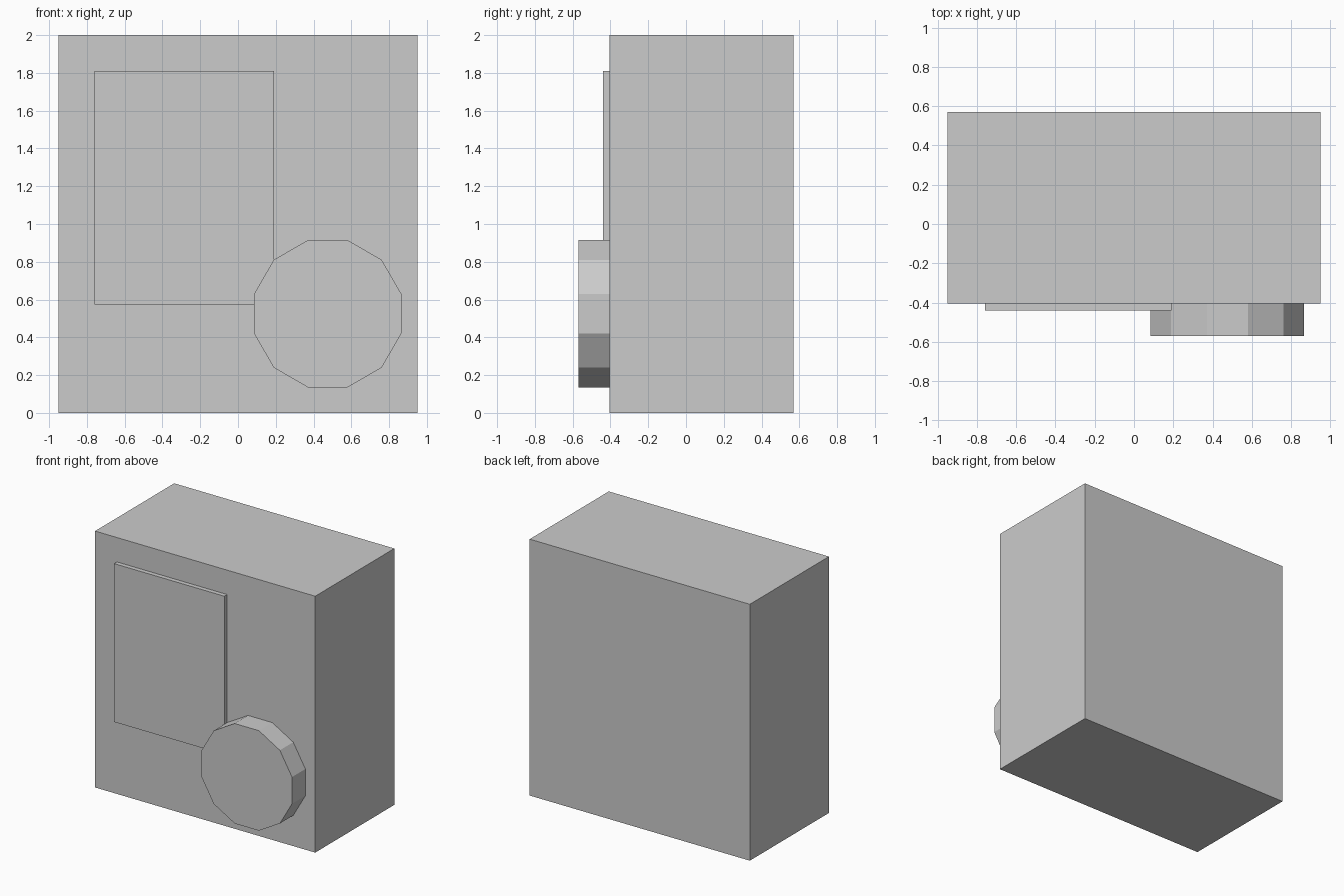
import bpy, math

if "Cube" in bpy.data.objects:
    bpy.data.objects.remove(bpy.data.objects["Cube"])

grey = bpy.data.materials.new("plain grey")
grey.diffuse_color = (0.6, 0.6, 0.6, 1)
grey.use_nodes = True
grey.node_tree.nodes["Principled BSDF"].inputs["Base Color"].default_value = grey.diffuse_color


def box(name, lo, hi):
    """Axis-aligned box between two corners."""
    bpy.ops.mesh.primitive_cube_add(size=1, location=[(a + b) / 2 for a, b in zip(lo, hi)])
    ob = bpy.context.object
    ob.name = name
    ob.scale = [b - a for a, b in zip(lo, hi)]
    bpy.ops.object.transform_apply(location=False, rotation=False, scale=True)
    ob.data.materials.append(grey)
    return ob


# Main cabinet and the thin raised panel on its front
box("cabinet", (-0.95, -0.405, 0), (0.95, 0.57, 2))
box("front_panel", (-0.76, -0.44, 0.575), (0.19, -0.405, 1.81))

# Twelve-sided dial with a flat side at the top
sides = 12
bpy.ops.mesh.primitive_cylinder_add(
    vertices=sides, radius=0.39 / math.cos(math.pi / sides), depth=0.165,
    location=(0.475, -0.4875, 0.525), rotation=(math.pi / 2, math.pi / sides, 0))
dial = bpy.context.object
dial.name = "dial"
dial.data.materials.append(grey)
